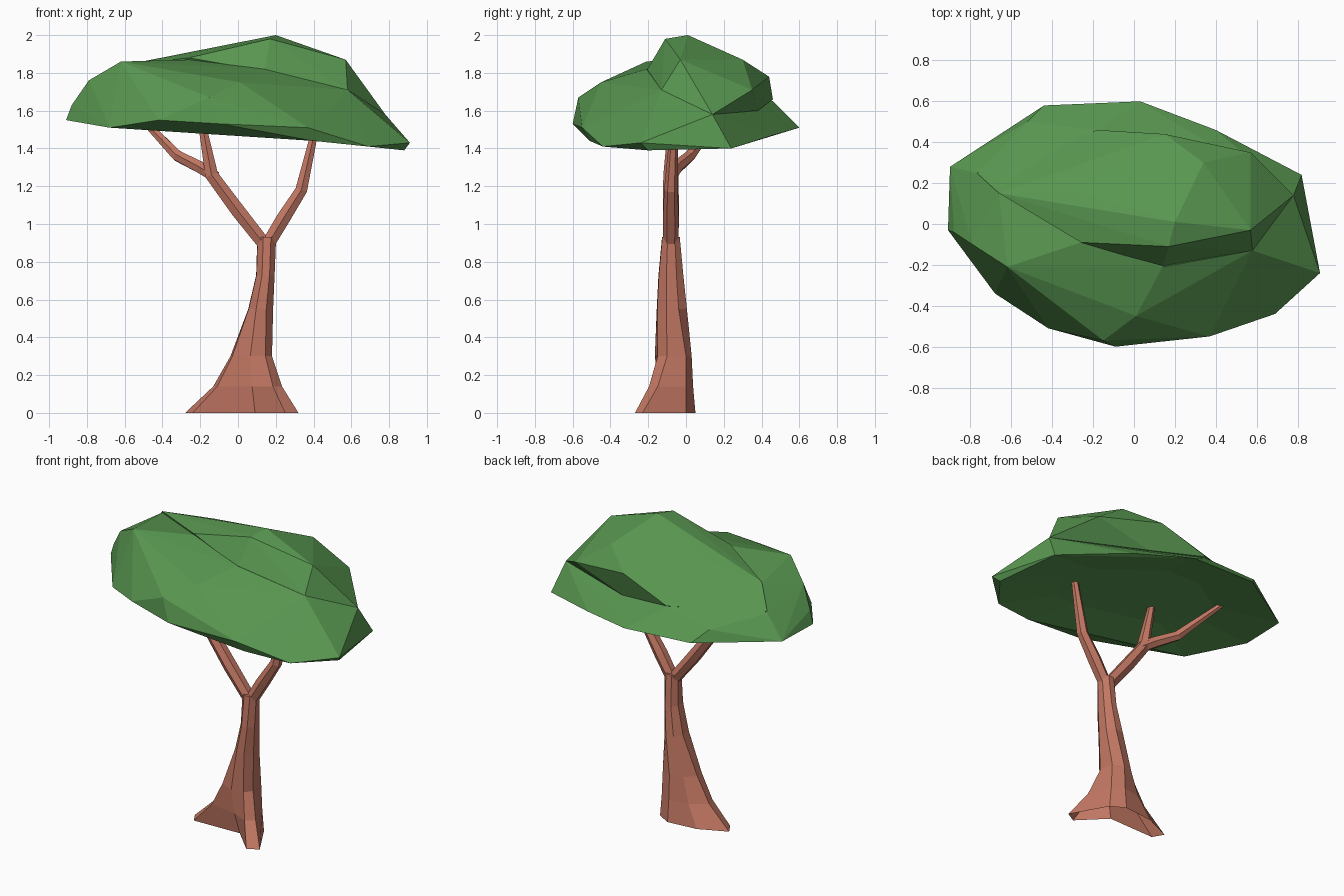
import bpy
import bmesh
import math
from mathutils import Vector

default_cube = bpy.data.objects.get("Cube")
if default_cube:
    bpy.data.objects.remove(default_cube, do_unlink=True)


def make_material(name, colour):
    material = bpy.data.materials.new(name)
    material.use_nodes = True
    material.diffuse_color = colour
    shader = next(n for n in material.node_tree.nodes if n.type == "BSDF_PRINCIPLED")
    shader.inputs["Base Color"].default_value = colour
    shader.inputs["Roughness"].default_value = 0.9
    return material


bark = make_material("bark_brown", (0.54, 0.185, 0.125, 1))
leaves = make_material("leaf_green", (0.098, 0.305, 0.08, 1))


def finish(bm, name, material):
    """Turn a bmesh into a flat shaded object with one material."""
    mesh = bpy.data.meshes.new(name)
    bm.to_mesh(mesh)
    bm.free()
    mesh.materials.append(material)
    obj = bpy.data.objects.new(name, mesh)
    bpy.context.collection.objects.link(obj)
    return obj


def loft(name, rings, material):
    """Bridge equal sized rings of points; the buried lower end stays open."""
    bm = bmesh.new()
    loops = [[bm.verts.new(p) for p in ring] for ring in rings]
    count = len(loops[0])
    for lower, upper in zip(loops, loops[1:]):
        for i in range(count):
            j = (i + 1) % count
            bm.faces.new((lower[i], lower[j], upper[j], upper[i]))
    bm.faces.new(loops[-1])
    return finish(bm, name, material)


def branch(name, path, sides=6):
    """Tapered tube along a path of (x, y, z, radius)."""
    points = [Vector(p[:3]) for p in path]
    rings = []
    for i, (point, node) in enumerate(zip(points, path)):
        tangent = points[min(i + 1, len(points) - 1)] - points[max(i - 1, 0)]
        tangent.normalize()
        across = Vector((0, 1, 0))
        across = (across - tangent * across.dot(tangent)).normalized()
        other = tangent.cross(across)
        angles = [math.tau * k / sides for k in range(sides)]
        rings.append([point + node[3] * (across * math.cos(a) + other * math.sin(a))
                      for a in angles])
    return loft(name, rings, bark)


def wrap(points):
    """Faceted skin around a handful of corner points."""
    bm = bmesh.new()
    for p in points:
        bm.verts.new(p)
    result = bmesh.ops.convex_hull(bm, input=bm.verts[:])
    unused = {v for v in result["geom_interior"] if isinstance(v, bmesh.types.BMVert)}
    bmesh.ops.delete(bm, geom=list(unused), context="VERTS")
    bmesh.ops.recalc_face_normals(bm, faces=bm.faces[:])
    return bm


def hollow_underside(bm, centre, spread):
    """Replace the flat bottom with a shallow cup that rises to the centre."""
    flat = [f for f in bm.faces if f.normal.z < -0.97]
    bmesh.ops.delete(bm, geom=flat, context="FACES")
    border = [e for e in bm.edges if e.is_boundary]
    made = bmesh.ops.extrude_edge_only(bm, edges=border)["geom"]
    for v in made:
        if isinstance(v, bmesh.types.BMVert):
            v.co = centre + (v.co - centre) * spread
    inner = [e for e in bm.edges if e.is_boundary]
    bmesh.ops.holes_fill(bm, edges=inner)
    bmesh.ops.recalc_face_normals(bm, faces=bm.faces[:])


# Trunk: root flare outline blending up into an oval stem
foot = [(0.32, -0.23), (0.19, 0.0), (0.1, 0.05), (-0.1, 0.03),
        (-0.28, -0.05), (-0.24, -0.12), (0.09, -0.11), (0.25, -0.27)]
collar = [(0.18, -0.1), (0.17, 0.0), (0.1, 0.03), (0.02, 0.0),
          (-0.04, -0.06), (-0.03, -0.12), (0.065, -0.165), (0.145, -0.15)]


def flare(z, blend):
    return [Vector((*a, z)).lerp(Vector((*b, z)), blend) for a, b in zip(foot, collar)]


def oval(x, y, z, half_x, half_y):
    angles = [math.radians(45 * i - 20) for i in range(len(foot))]
    return [(x + half_x * math.cos(a), y + half_y * math.sin(a), z) for a in angles]


loft("trunk", [
    flare(0, 0), flare(0.14, 0.62), flare(0.3, 1),
    oval(0.12, -0.075, 0.55, 0.07, 0.085),
    oval(0.145, -0.08, 0.73, 0.052, 0.07),
    oval(0.152, -0.08, 0.93, 0.053, 0.05),
], bark)

# Branches forking from the trunk top
branch("right_branch", [(0.15, -0.08, 0.88, 0.04), (0.24, -0.08, 1.03, 0.042),
                        (0.335, -0.08, 1.18, 0.036), (0.425, -0.06, 1.57, 0.018)])
branch("left_branch", [(0.15, -0.08, 0.88, 0.04), (0.0, -0.08, 1.07, 0.043),
                       (-0.14, -0.08, 1.26, 0.04), (-0.2, -0.07, 1.58, 0.02)])
branch("side_branch", [(-0.12, -0.08, 1.25, 0.035), (-0.2, -0.05, 1.3, 0.036),
                       (-0.32, 0.02, 1.36, 0.032), (-0.53, 0.18, 1.58, 0.018)])

# Broad lower canopy: rim, then the shoulder and the ledge behind it
rim = [(0.91, -0.24, 1.43), (0.88, -0.2, 1.39), (0.69, -0.44, 1.41), (0.37, -0.55, 1.51),
       (0.4, -0.51, 1.44), (-0.09, -0.6, 1.53), (-0.42, -0.51, 1.55), (-0.68, -0.34, 1.51),
       (-0.91, -0.03, 1.55), (-0.9, 0.28, 1.55), (-0.44, 0.58, 1.53),
       (0.03, 0.6, 1.51), (0.4, 0.46, 1.47), (0.82, 0.24, 1.4), (0.78, 0.14, 1.58)]
shoulder = [(-0.15, -0.57, 1.67), (0.01, -0.45, 1.75), (-0.62, -0.21, 1.86),
            (-0.79, -0.1, 1.76), (-0.88, -0.04, 1.63), (0.14, -0.21, 1.82),
            (0.58, -0.13, 1.71), (-0.26, -0.09, 1.87), (-0.66, 0.15, 1.82),
            (-0.77, 0.25, 1.69), (-0.52, 0.5, 1.61), (-0.18, 0.46, 1.65)]
lower = wrap(rim + shoulder)
hollow_underside(lower, Vector((0, 0, 1.6)), 0.55)
finish(lower, "lower_canopy", leaves)

# Raised hump towards the back and right
crest = [(0.17, -0.11, 1.98), (0.2, 0.01, 2.0), (-0.26, -0.09, 1.88),
         (0.57, -0.03, 1.87), (0.34, 0.3, 1.87), (-0.3, 0.17, 1.87), (-0.66, 0.15, 1.83)]
skirt = [(0.78, 0.14, 1.58), (0.58, -0.13, 1.71), (0.14, -0.21, 1.81), (0.57, 0.35, 1.71),
         (0.15, 0.44, 1.78), (-0.18, 0.46, 1.66), (-0.77, 0.25, 1.7),
         (-0.5, 0.25, 1.62), (0.2, 0.38, 1.6)]
finish(wrap(crest + skirt), "upper_canopy", leaves)
